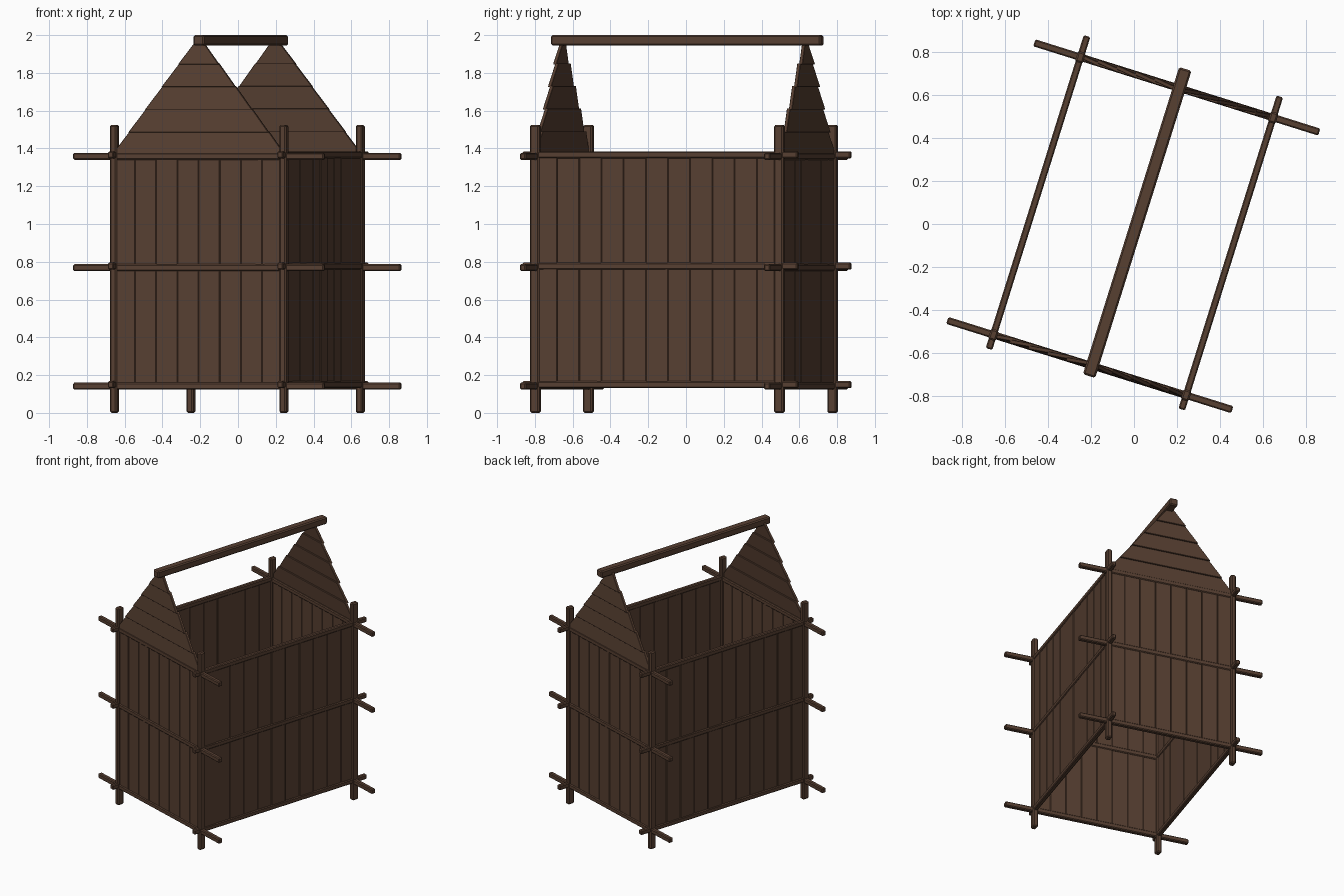
import bpy, bmesh, math, random
from mathutils import Matrix

if "Cube" in bpy.data.objects:
    bpy.data.objects.remove(bpy.data.objects["Cube"])

random.seed(4)
ROT = Matrix.Rotation(math.radians(-17.4), 4, 'Z')   # whole frame is turned on its base

wood = bpy.data.materials.new("dark brown wood")
wood.diffuse_color = (0.095, 0.050, 0.031, 1)
wood.use_nodes = True
wood.node_tree.nodes["Principled BSDF"].inputs["Base Color"].default_value = wood.diffuse_color


def finish(name, bm, bevel):
    if bevel:
        bmesh.ops.bevel(bm, geom=bm.edges[:], offset=bevel, segments=1, affect='EDGES')
    bmesh.ops.recalc_face_normals(bm, faces=bm.faces[:])
    me = bpy.data.meshes.new(name)
    bm.transform(ROT)
    bm.to_mesh(me)
    bm.free()
    me.materials.append(wood)
    ob = bpy.data.objects.new(name, me)
    bpy.context.collection.objects.link(ob)


def box(name, lo, hi, bevel=0.006, turn=0.0):
    bm = bmesh.new()
    bmesh.ops.create_cube(bm, size=1)
    size = [h - l for l, h in zip(lo, hi)]
    mid = [(h + l) / 2 for l, h in zip(lo, hi)]
    bm.transform(Matrix.Translation(mid) @ Matrix.Rotation(turn, 4, 'Z')
                 @ Matrix.Diagonal((*size, 1)))
    finish(name, bm, bevel)


SX, FRONT, BACK = 0.47, -0.688, 0.666
ENDS = (("front", FRONT, -1), ("back", BACK, 1))
SIDES = (("left", -SX), ("right", SX))

# corner posts
for en, y, s in ENDS:
    for sn, x in SIDES:
        box(f"{en}_{sn}_post", (x - 0.019, y - 0.026, 0), (x + 0.019, y + 0.026, 1.525), 0.008)

# rails at three heights: long ones on the sides, overhanging ones on the ends
for level, z in (("bottom", 0.142), ("middle", 0.769), ("top", 1.358)):
    for en, y, s in ENDS:
        box(f"{en}_{level}_rail", (-0.695, y - 0.017, z - 0.018), (0.695, y + 0.017, z + 0.018))
    lift = 0.008
    for sn, x in SIDES:
        box(f"{sn}_{level}_rail", (x - 0.016, -0.757, z - 0.018 + lift),
            (x + 0.016, 0.769, z + 0.018 + lift))

# upright wall planks, very slightly uneven
def planks(label, a, b, n, place):
    w = (b - a) / n
    for i in range(n):
        j = random.uniform(-0.0015, 0.0015)
        t = random.uniform(-0.006, 0.006)
        place(f"{label}_plank_{i + 1}", a + i * w, a + (i + 1) * w, j, t)


for en, y, s in ENDS:
    planks(f"{en}_wall", -SX, SX, 8, lambda nm, p, q, j, t: box(
        nm, (p, y - 0.010 + j, 0.15), (q, y + 0.010 + j, 1.375), 0.003, t))
for sn, x in SIDES:
    planks(f"{sn}_wall", FRONT, BACK, 11, lambda nm, p, q, j, t: box(
        nm, (x - 0.010 + j, p, 0.15), (x + 0.010 + j, q, 1.38), 0.003, t))

# gable ends: sloping lapped boards that narrow towards the ridge
Z0, Z1, N = 1.365, 1.965, 5
def half(z):
    return 0.018 + 0.46 * (Z1 - z) / (Z1 - Z0)

step = (Z1 - Z0) / N
for en, y, s in ENDS:
    for i in range(N):
        za, zb = Z0 + i * step, Z0 + (i + 1) * step + 0.006
        zb = min(zb, Z1)
        bm = bmesh.new()
        rings = []
        for z, off in ((za, 0.006), (zb, -0.006)):
            h = half(z) + 0.003
            c = y + s * off
            rings.append([bm.verts.new(p) for p in ((-h, c - 0.009, z), (h, c - 0.009, z),
                                                    (h, c + 0.009, z), (-h, c + 0.009, z))])
        for k in range(4):
            m = (k + 1) % 4
            bm.faces.new((rings[0][k], rings[0][m], rings[1][m], rings[1][k]))
        for r in rings:
            bm.faces.new(r)
        finish(f"{en}_gable_board_{i + 1}", bm, 0.002)

# ridge beam
box("ridge_beam", (-0.018, -0.738, 1.945), (0.042, 0.760, 2.0), 0.008)
